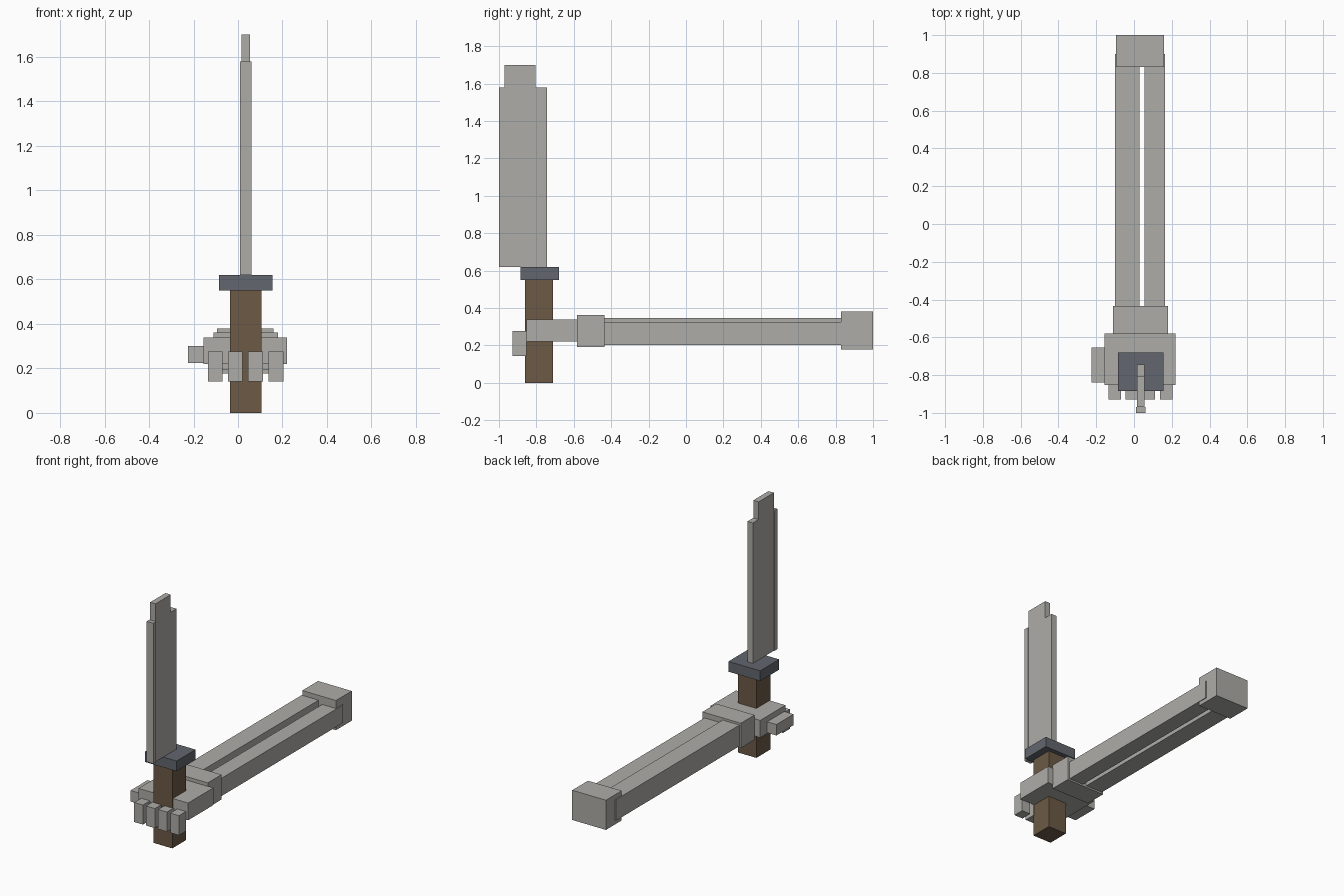
import bpy


def material(name, rgb):
    m = bpy.data.materials.new(name)
    m.diffuse_color = (*rgb, 1.0)
    return m


GREY = material("pale grey", (0.42, 0.415, 0.39))
BROWN = material("grip brown", (0.15, 0.102, 0.061))
SLATE = material("guard slate", (0.122, 0.133, 0.156))


def box(name, x, y, z, mat):
    """Axis-aligned block given its (min, max) range on each axis."""
    bpy.ops.mesh.primitive_cube_add(size=1)
    ob = bpy.context.object
    ob.name = name
    for v in ob.data.vertices:
        v.co = [r[0] if c < 0 else r[1] for c, r in zip(v.co, (x, y, z))]
    ob.data.materials.append(mat)
    return ob


# Sword: grip, guard, blade with a stepped tip and a thicker cutting edge
box("grip", (-0.035, 0.105), (-0.86, -0.71), (0, 0.55), BROWN)
box("guard", (-0.085, 0.155), (-0.885, -0.68), (0.55, 0.62), SLATE)
box("blade", (0.015, 0.055), (-0.97, -0.743), (0.62, 1.58), GREY)
box("blade_tip", (0.015, 0.055), (-0.97, -0.805), (1.58, 1.70), GREY)
box("blade_edge", (0.01, 0.06), (-1.0, -0.97), (0.62, 1.58), GREY)

# Hand: palm, thumb and four curled fingers
box("palm", (-0.155, 0.22), (-0.853, -0.58), (0.22, 0.338), GREY)
box("thumb", (-0.225, -0.155), (-0.84, -0.655), (0.225, 0.30), GREY)
for i, x in enumerate((-0.135, -0.045, 0.046, 0.138)):
    box(f"finger_{i + 1}", (x, x + 0.066), (-0.928, -0.853), (0.142, 0.276), GREY)

# Forearm: wrist block, two parallel bones and the elbow block
box("wrist", (-0.11, 0.18), (-0.583, -0.435), (0.192, 0.362), GREY)
box("left_forearm_bone", (-0.10, 0.028), (-0.435, 0.90), (0.203, 0.347), GREY)
box("right_forearm_bone", (0.055, 0.165), (-0.435, 0.90), (0.203, 0.325), GREY)
box("elbow", (-0.095, 0.16), (0.83, 1.0), (0.177, 0.38), GREY)
